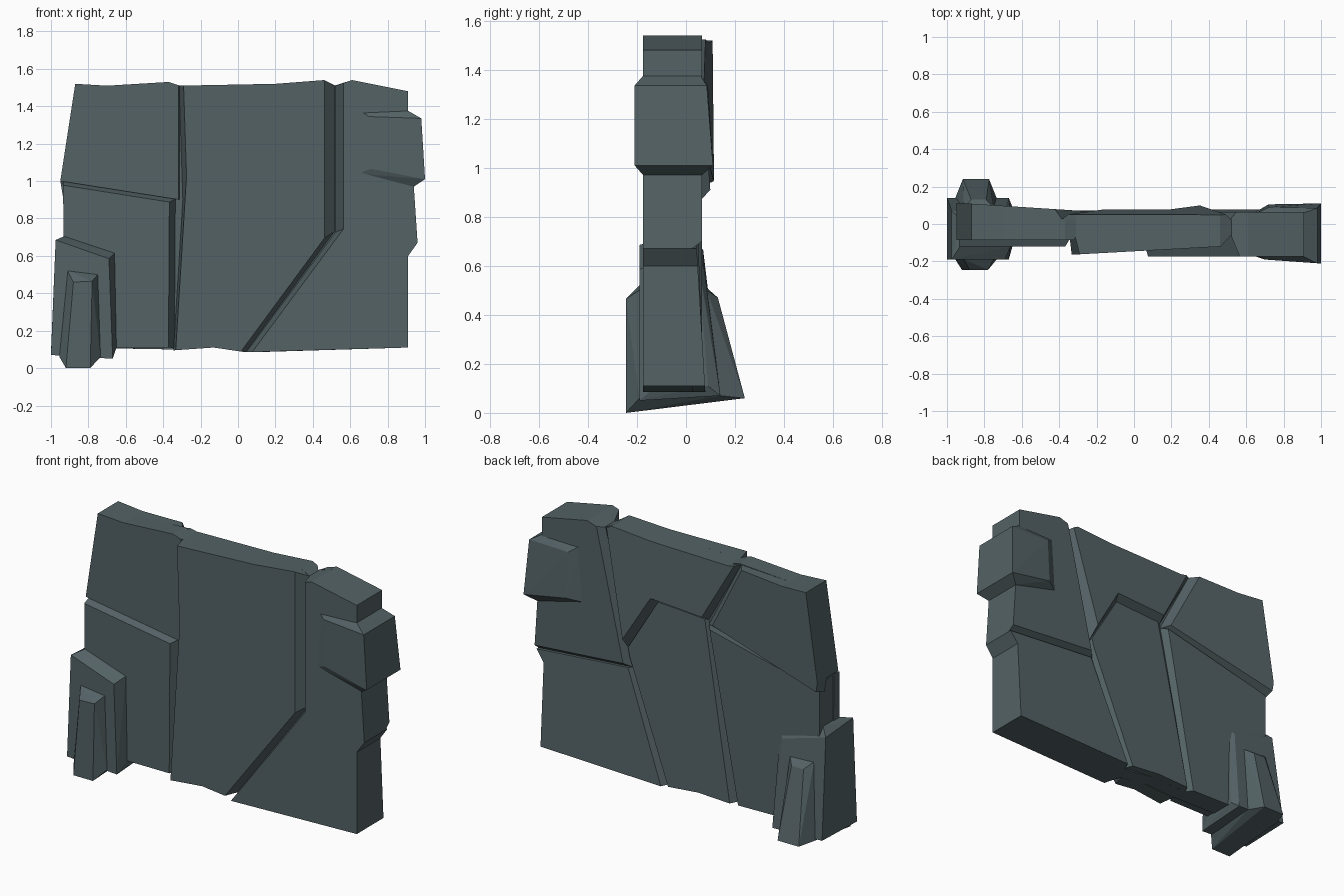
import bpy, bmesh
from mathutils import Vector
from mathutils.geometry import intersect_line_line_2d, area_tri

slate = bpy.data.materials.new("dark_slate")
slate.diffuse_color = (0.088, 0.122, 0.130, 1)


def finish(bm, name):
    bmesh.ops.recalc_face_normals(bm, faces=bm.faces)
    me = bpy.data.meshes.new(name)
    bm.to_mesh(me)
    bm.free()
    me.materials.append(slate)
    ob = bpy.data.objects.new(name, me)
    bpy.context.collection.objects.link(ob)
    return ob


def loft(name, ring_a, ring_b):
    """Closed solid between two rings of equal length."""
    bm = bmesh.new()
    a = [bm.verts.new(p) for p in ring_a]
    b = [bm.verts.new(p) for p in ring_b]
    n = len(a)
    for i in range(n):
        j = (i + 1) % n
        bm.faces.new((a[i], a[j], b[j], b[i]))
    bm.faces.new(a)
    bm.faces.new(b)
    return finish(bm, name)


def hull(name, pts):
    """Faceted rock from its corner points."""
    bm = bmesh.new()
    for p in pts:
        bm.verts.new(p)
    res = bmesh.ops.convex_hull(bm, input=bm.verts)
    junk = [g for g in res["geom_interior"] if isinstance(g, bmesh.types.BMVert)]
    bmesh.ops.delete(bm, geom=junk, context='VERTS')
    bmesh.ops.dissolve_limit(bm, angle_limit=0.03, verts=bm.verts, edges=bm.edges)
    return finish(bm, name)


def inset_outline(pts, ins):
    """Move edge i (point i to i+1) inward by ins[i]."""
    P = [Vector(p) for p in pts]
    n = len(P)
    area = sum(P[i].x * P[(i + 1) % n].y - P[(i + 1) % n].x * P[i].y for i in range(n))
    s = 1 if area > 0 else -1
    out = []
    for i in range(n):
        d0 = (P[i] - P[i - 1]).normalized()
        d1 = (P[(i + 1) % n] - P[i]).normalized()
        a, b = ins[i - 1], ins[i]
        n0 = Vector((-d0.y, d0.x)) * s
        n1 = Vector((-d1.y, d1.x)) * s
        cross = d0.x * d1.y - d0.y * d1.x
        if a == 0 and b == 0:
            out.append(P[i])
        elif abs(cross) < 0.02:
            out.append(P[i] + n1 * (a + b) / 2)
        else:
            p, q = P[i] + n0 * a, P[i] + n1 * b
            r = q - p
            out.append(p + d0 * ((r.x * d1.y - r.y * d1.x) / cross))
    return out


def panel(name, base_y, plane, pts, ins):
    """Slab with chamfered crack edges; face lies on y = c + kx*x + kz*z."""
    c, kx, kz = plane
    loft(name, [(x, base_y, z) for x, z in pts],
         [(p.x, c + kx * p.x + kz * p.y, p.y) for p in inset_outline(pts, ins)])


# Core whose surface is the bottom of the cracks
F, B = -0.065, 0.025
core = [(-.87, 1.52), (-.70, 1.51), (-.37, 1.53), (-.31, 1.51), (.2, 1.52), (.46, 1.54),
        (.52, 1.51), (.61, 1.54), (.91, 1.48), (.91, 1.0), (.94, .97), (.96, .67), (.91, .6),
        (.91, .11), (.045, .085), (-.13, .11), (-.345, .1), (-.93, .11), (-.93, .97), (-.95, 1.0)]
loft("wall_core", [(x, F, z) for x, z in core], [(x, B, z) for x, z in core])

# Front slabs
panel("front_upper_left", F, (-.085, 0, 0),
      [(-.87, 1.52), (-.70, 1.51), (-.37, 1.53), (-.312, 1.51), (-.312, .90), (-.95, 1.0)],
      [0, 0, 0, .006, 0, 0])
panel("front_lower_left", F, (-.12, 0, 0),
      [(-.935, 1.0), (-.335, .905), (-.34, .11), (-.93, .11)], [.022, .032, 0, 0])
panel("front_centre", F, (-.146, .055, 0),
      [(-.315, 1.51), (.2, 1.52), (.46, 1.54), (.515, 1.51), (.515, .73), (.04, .085),
       (-.13, .11), (-.345, .095), (-.295, .9)],
      [0, 0, 0, .052, .022, 0, 0, .012, .024])
panel("front_right", F, (-.175, 0, 0),
      [(.52, 1.51), (.61, 1.54), (.91, 1.48), (.91, 1.0), (.94, .97), (.96, .67), (.91, .6),
       (.91, .11), (.045, .085), (.52, .725)],
      [0, 0, 0, 0, 0, 0, 0, 0, .024, .045])

# Back slabs
panel("back_upper_centre", B, (.172, 0, -.08),
      [(.515, 1.51), (.46, 1.54), (.2, 1.52), (-.31, 1.51), (-.385, 1.525), (-.17, 1.14),
       (.16, 1.16), (.36, .83)], [0, 0, 0, 0, .025, .03, .035, .025])
panel("back_upper_right", B, (.065, 0, 0),
      [(.515, 1.51), (.61, 1.54), (.91, 1.48), (.91, 1.0), (.94, .97), (.96, .67),
       (.335, .72)], [0, 0, 0, 0, 0, .03, .03])
panel("back_lower_right", B, (.084, 0, -.06),
      [(.96, .67), (.91, .6), (.91, .11), (.09, .085), (.335, .72)], [0, 0, 0, .02, 0])
panel("back_lower_centre", B, (.075, 0, -.035),
      [(.335, .72), (.36, .83), (.16, 1.16), (-.17, 1.14), (-.36, .1), (-.13, .11), (.09, .09)],
      [.01, 0, 0, .02, 0, 0, .02])
panel("back_upper_left", B, (.052, -.065, 0),
      [(-.385, 1.525), (-.70, 1.51), (-.87, 1.52), (-.95, 1.0), (-.935, .91), (-.17, 1.11)],
      [0, 0, 0, 0, .035, .035])
panel("back_lower_left", B, (.065, 0, 0),
      [(-.93, .93), (-.17, 1.11), (-.36, .1), (-.93, .11)], [0, .03, 0, 0])

# Block jutting out of the right edge
hull("side_block", [
    (.98, -.21, 1.335), (1.0, -.21, 1.01), (.70, -.19, 1.345), (.71, -.19, 1.065),
    (.98, .085, 1.335), (1.0, .11, 1.01), (.72, .09, 1.33), (.72, .105, 1.06),
    (.91, -.175, 1.375), (.66, -.17, 1.37), (.94, -.175, .97), (.64, -.17, 1.04),
    (.91, .06, 1.375), (.66, .06, 1.37), (.94, .065, .97), (.64, .06, 1.04)])

# Buttress wrapped around the lower left corner
hull("buttress", [
    (-.975, -.19, .685), (-.69, -.19, .585), (-.67, -.19, .05), (-1.0, -.19, .07),
    (-.93, -.12, .705), (-.66, -.12, .615), (-.65, -.12, .11),
    (-.975, .07, .665), (-.69, .075, .585), (-.67, .14, .07), (-1.0, .14, .08),
    (-.93, .03, .705), (-.66, .05, .615), (-.65, .09, .11)])

# Narrow foot running through the buttress
hull("buttress_foot", [
    (-.88, -.245, .46), (-.78, -.245, .465), (-.79, -.245, 0), (-.92, -.245, 0),
    (-.91, -.19, .52), (-.75, -.19, .50), (-.735, -.19, .06), (-.955, -.19, .06),
    (-.87, .13, .47), (-.79, .13, .47), (-.775, .24, .06), (-.915, .24, .06),
    (-.91, .085, .51), (-.75, .085, .50), (-.735, .14, .07), (-.955, .14, .07)])
